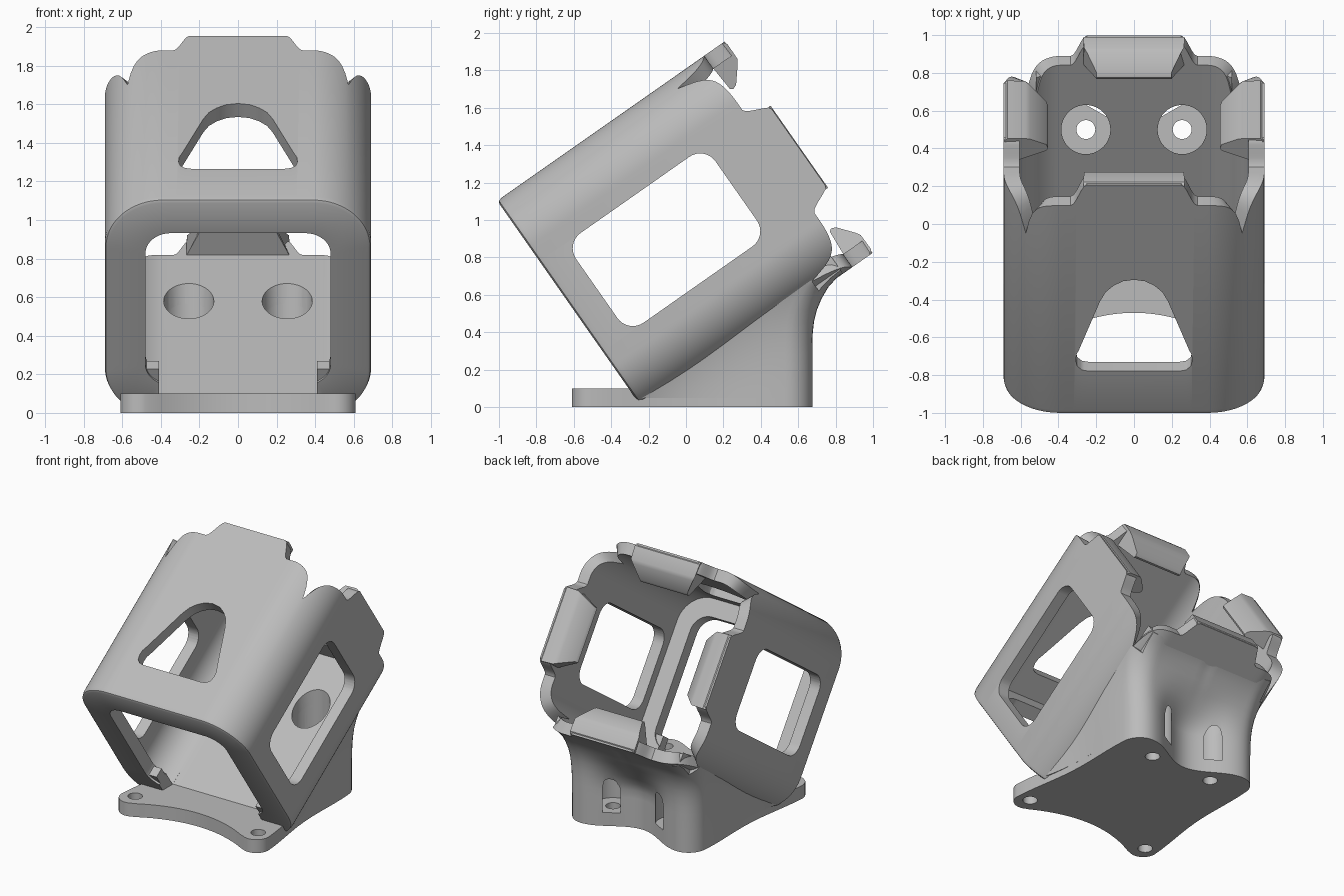
import bpy, bmesh, math
from mathutils import Matrix, Vector

if "Cube" in bpy.data.objects:
    bpy.data.objects.remove(bpy.data.objects["Cube"])

grey = bpy.data.materials.new("printed_grey")
grey.use_nodes = True
COLOR = (0.5, 0.5, 0.5, 1)
grey.diffuse_color = COLOR
grey.node_tree.nodes["Principled BSDF"].inputs["Base Color"].default_value = COLOR

# Tilted housing frame: x across, y along the housing axis, z across its height
TILT = Matrix.Translation((0, -0.604, 0.545)) @ Matrix.Rotation(math.radians(35), 4, 'X')
HALF, WALL, RADIUS = 0.69, 0.085, 0.30
INNER = HALF - WALL
TAB_END, FRONT = 1.472, -0.012


def clamp(k):
    return min(max(k, 0), 1)


def loft(name, rings, matrix=None, loop=False):
    """Skin a list of rings with equal point counts; cap the ends unless looped."""
    bm = bmesh.new()
    rows = [[bm.verts.new(p) for p in ring] for ring in rings]
    n = len(rows[0])
    pairs = list(zip(rows, rows[1:])) + ([(rows[-1], rows[0])] if loop else [])
    for a, b in pairs:
        for i in range(n):
            j = (i + 1) % n
            bm.faces.new((a[i], a[j], b[j], b[i]))
    if not loop:
        bm.faces.new(rows[0])
        bm.faces.new(rows[-1])
    if matrix:
        bm.transform(matrix)
    bmesh.ops.recalc_face_normals(bm, faces=bm.faces)
    mesh = bpy.data.meshes.new(name)
    bm.to_mesh(mesh)
    bm.free()
    obj = bpy.data.objects.new(name, mesh)
    bpy.context.collection.objects.link(obj)
    mesh.materials.append(grey)
    return obj


def block(lo, hi, matrix=None):
    ring = [(lo[0], lo[1]), (hi[0], lo[1]), (hi[0], hi[1]), (lo[0], hi[1])]
    return loft("cutter", [[(x, y, z) for x, y in ring] for z in (lo[2], hi[2])], matrix)


def cylinder(x, y, r, z0, z1, n=40):
    ring = [(x + r * math.cos(math.tau * i / n), y + r * math.sin(math.tau * i / n)) for i in range(n)]
    return loft("cutter", [[(a, b, z) for a, b in ring] for z in (z0, z1)])


def boolean(obj, cutter, operation='DIFFERENCE'):
    """Apply a boolean and drop the cutter."""
    cutter.hide_render = True
    mod = obj.modifiers.new("cut", 'BOOLEAN')
    mod.operation, mod.object, mod.solver = operation, cutter, 'EXACT'
    bpy.context.view_layer.objects.active = obj
    bpy.ops.object.modifier_apply(modifier=mod.name)
    bpy.data.objects.remove(cutter)


def rounded_rect(hx, hz, r, n=8):
    """Rounded rectangle outline as (a, b) pairs."""
    pts = []
    for k, (sx, sz) in enumerate([(1, 1), (-1, 1), (-1, -1), (1, -1)]):
        for i in range(n + 1):
            a = math.pi / 2 * (k + i / n)
            pts.append((sx * (hx - r) + r * math.cos(a), sz * (hz - r) + r * math.sin(a)))
    return pts


# Housing outline, sampled finely where the back rim changes
STRAIGHT = [0.39, 0.36, 0.335, 0.32, 0.305, 0.295, 0.285, 0.275, 0.265, 0.25]
STRAIGHT = STRAIGHT + [-t for t in reversed(STRAIGHT)]
CORNER = 24


def rim_end(t):
    """Back end of the wall beside each tab."""
    k = clamp((abs(t) - 0.25) / 0.085)
    return TAB_END - (TAB_END - 1.34) * k * k * (3 - 2 * k)


def shell_ring(half, r, depth=None):
    """One ring; without a depth it follows the scalloped back rim."""
    pts = []
    for side in range(4):
        turn = Matrix.Rotation(-side * math.pi / 2, 3, 'Y')
        for t in STRAIGHT:
            y = rim_end(t) if depth is None else depth
            pts.append(turn @ Vector((t * (half - r) / 0.39, y, half)))
        notch = 0.42 if side % 2 == 0 else 0.58
        for i in range(1, CORNER):
            f = i / CORNER
            a = math.pi / 2 * f
            k = f / notch if f < notch else (1 - f) / (1 - notch)
            y = 1.34 - 0.07 * k * k - 0.16 * k ** 6 if depth is None else depth
            pts.append(turn @ Vector((r - half - r * math.sin(a), y, half - r + r * math.cos(a))))
    return pts


# Housing: tube with a front wall and a square front opening
housing = loft("housing", [
    shell_ring(HALF - 0.02, RADIUS - 0.02, FRONT),
    shell_ring(HALF - 0.006, RADIUS - 0.006, FRONT + 0.008),
    shell_ring(HALF, RADIUS, FRONT + 0.03),
    shell_ring(HALF, RADIUS),
    shell_ring(INNER, RADIUS - WALL),
    shell_ring(INNER, RADIUS - WALL, WALL),
    shell_ring(0.48, 0.13, WALL),
    shell_ring(0.48, 0.13, FRONT)], TILT, loop=True)

# Side windows through both walls
window = [(0.61 + a, b) for a, b in rounded_rect(0.455, 0.293, 0.10)]
boolean(housing, loft("cutter", [[(x, y, z) for y, z in window] for x in (-1, 1)], TILT))

# Rounded triangular window in the top
half_tri = [(0.24, 0.27), (0.275, 0.277), (0.30, 0.30), (0.308, 0.335), (0.305, 0.375), (0.29, 0.41),
            (0.18, 0.72), (0.15, 0.78), (0.11, 0.82), (0.06, 0.85), (0, 0.86)]
tri = half_tri + [(-x, y) for x, y in reversed(half_tri[:-1])]
boolean(housing, loft("cutter", [[(x, y, z) for x, y in tri] for z in (0.3, 1)], TILT))

# Drain notch below the front opening, and trim at the ground
boolean(housing, block((-0.41, -0.5, -INNER), (0.41, 0.2, -0.3), TILT))
boolean(housing, block((-2, -2, -1), (2, 2, 0.002)))


# Base outline: rounded corners with hollow edges, narrower at the back
def base_half():
    pts = []
    for i in range(13):
        x = 0.44 * i / 12
        pts.append((x, -0.47 - 0.12 * (i / 12) ** 2))
    for i in range(11):
        a = math.radians(-120 + 12 * i)
        pts.append((0.51 + 0.10 * math.cos(a), -0.51 + 0.10 * math.sin(a)))
    for i in range(1, 12):
        k = i / 12
        pts.append((0.61 - 0.07 * k - 0.03 * math.sin(math.pi * k) ** 2, -0.51 + 1.04 * k))
    for i in range(9):
        a = math.pi / 2 * i / 8
        pts.append((0.40 + 0.14 * math.cos(a), 0.53 + 0.145 * math.sin(a)))
    for i in range(1, 17):
        k = 1 - i / 16
        pts.append((0.40 * k, 0.675 - 0.075 * (1 + math.cos(math.pi * k))))
    return pts


right = base_half()
outline = right + [(-x, y) for x, y in reversed(right[1:-1])]
base = loft("base_plate", [[(x, y, z) for x, y in outline] for z in (0, 0.1)])

# Tower: the outline raised, widening into the housing sides and flaring back: (z, push, fill)
FLARE = [(0.05, 0, 0), (0.1, 0, 0), (0.16, 0, 0), (0.22, 0, 0), (0.28, 0, 0), (0.34, 0, 0.15),
         (0.4, 0.003, 0.4), (0.46, 0.01, 0.65), (0.52, 0.025, 0.85), (0.58, 0.05, 1),
         (0.64, 0.085, 1), (0.69, 0.13, 1), (0.74, 0.19, 1), (0.85, 0.25, 1), (1.05, 0.3, 1)]


def tower_ring(z, push, fill):
    ring = []
    for x, y in outline:
        side = 0.61 - 0.07 * clamp((y + 0.51) / 1.04)
        ease = 1 + 2.5 * clamp((y + 0.3) / 0.8)
        if y > 0.4:
            flat = 0.675 if abs(x) < 0.40 else y
            y += (flat - y) * fill + push * clamp((y - 0.4) / 0.13)
        k = clamp(z / max(0.49 + 0.7 * y, 0.15)) ** ease
        ring.append((x * (1 + k * (0.686 / side - 1)), y, z))
    return ring


tower = loft("tower", [tower_ring(*row) for row in FLARE])
boolean(tower, block((-1, 0.002, -2), (1, 1.28, -0.39), TILT), 'INTERSECT')
SLOT = INNER + 0.01
inner = rounded_rect(SLOT, SLOT, RADIUS - WALL + 0.01)
boolean(tower, loft("cutter", [[(x, y, z) for x, z in inner] for y in (WALL - 0.01, 3)], TILT))
boolean(tower, block((-0.41, -0.5, -SLOT), (0.41, 0.2, 0), TILT))

# Screw access wells, screw holes and clearance behind the rim notches
for side in (-1, 1):
    boolean(tower, block((side * 0.75 - 0.23, 1.12, -0.75), (side * 0.75 + 0.23, 2, 0), TILT))
    for part in (tower, housing):
        boolean(part, cylinder(side * 0.255, 0.5, 0.13, 0.1, 0.85))
    for part in (base, tower):
        boolean(part, cylinder(side * 0.255, 0.5, 0.05, -0.1, 0.2))
    boolean(base, cylinder(side * 0.51, -0.49, 0.05, -0.1, 0.2))

# Hooked tabs on the four sides of the back rim: (along, inward)
HOOK = [(1.30, 0.01), (1.465, 0.003), (1.477, 0.02), (1.475, 0.115), (1.46, 0.14),
        (1.39, 0.225), (1.365, 0.235), (1.35, 0.225), (1.34, 0.08), (1.30, 0.08)]
hooks = []
for k, name in enumerate(["top_hook", "left_hook", "bottom_hook", "right_hook"]):
    rings = [[(s * (0.268 - 0.07 * clamp((d - 0.11) / 0.11)), u, HALF - d) for u, d in HOOK]
             for s in (-1, 1)]
    hooks.append(loft(name, rings, TILT @ Matrix.Rotation(k * math.pi / 2, 4, 'Y')))

# Smooth shading with crisp edges
bpy.ops.object.select_all(action='DESELECT')
for obj in [housing, base, tower] + hooks:
    obj.select_set(True)
bpy.context.view_layer.objects.active = housing
bpy.ops.object.shade_smooth_by_angle(angle=math.radians(32))
